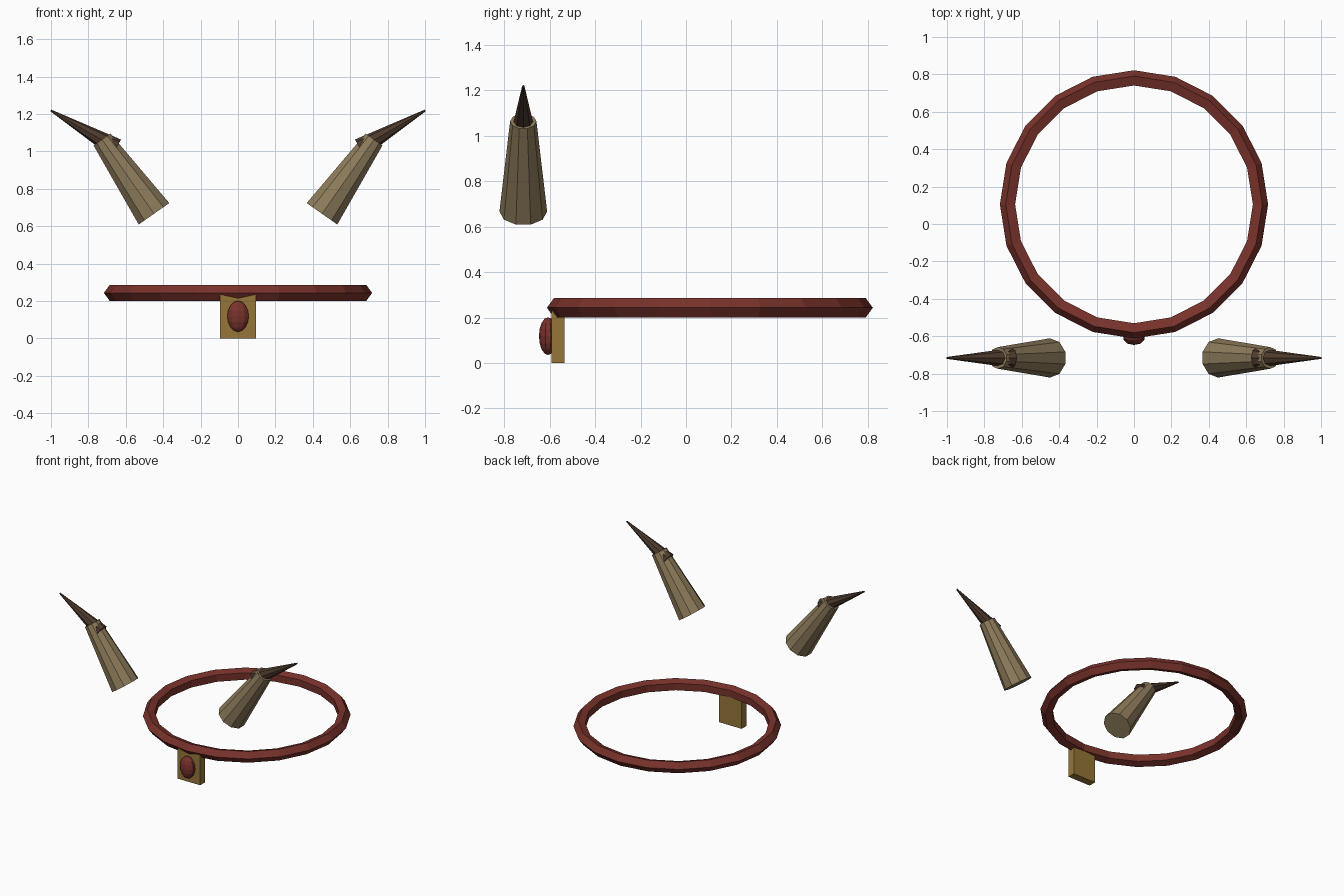
import bpy
from math import radians, sin, cos

if "Cube" in bpy.data.objects:
    bpy.data.objects.remove(bpy.data.objects["Cube"])


def material(name, rgb):
    m = bpy.data.materials.new(name)
    m.diffuse_color = (*rgb, 1)
    m.use_nodes = True
    m.node_tree.nodes["Principled BSDF"].inputs["Base Color"].default_value = m.diffuse_color
    return m


RED = material("dark_red", (0.19, 0.032, 0.024))
BONE = material("bone", (0.27, 0.20, 0.105))
DARK = material("dark_tip", (0.075, 0.042, 0.026))
GOLD = material("old_gold", (0.30, 0.18, 0.04))


def finish(name, mat):
    ob = bpy.context.object
    ob.name = name
    ob.data.materials.append(mat)
    return ob


def tapered(name, base, tilt, length, r1, r2, sides, mat):
    # cone starting at base, leaning sideways by tilt degrees from vertical
    a = radians(tilt)
    mid = (base[0] + sin(a) * length / 2, base[1], base[2] + cos(a) * length / 2)
    bpy.ops.mesh.primitive_cone_add(vertices=sides, radius1=r1, radius2=r2,
                                    depth=length, location=mid, rotation=(0, a, 0))
    return finish(name, mat)


# head band: 20 segments, five-sided section
bpy.ops.mesh.primitive_torus_add(major_segments=20, minor_segments=5,
                                 major_radius=0.672, minor_radius=0.045,
                                 location=(0, 0.105, 0.243))
finish("head_band", RED)

# front plate hanging from the band
bpy.ops.mesh.primitive_cube_add(size=1, location=(0, -0.5625, 0.1175))
plate = finish("front_plate", GOLD)
plate.scale = (0.19, 0.057, 0.235)

# oval gem on the plate
bpy.ops.mesh.primitive_uv_sphere_add(segments=10, ring_count=8, radius=1,
                                     location=(0, -0.607, 0.118))
gem = finish("gem", RED)
gem.scale = (0.06, 0.04, 0.083)

# horns: thick lower part and a sharper bent tip on each side
for side, label in ((-1, "left"), (1, "right")):
    tapered(f"{label}_horn_base", (side * 0.449, -0.716, 0.666), side * 35,
            0.485, 0.105, 0.058, 10, BONE)
    tapered(f"{label}_horn_tip", (side * 0.652, -0.716, 1.017), side * 60,
            0.403, 0.053, 0.005, 8, DARK)
